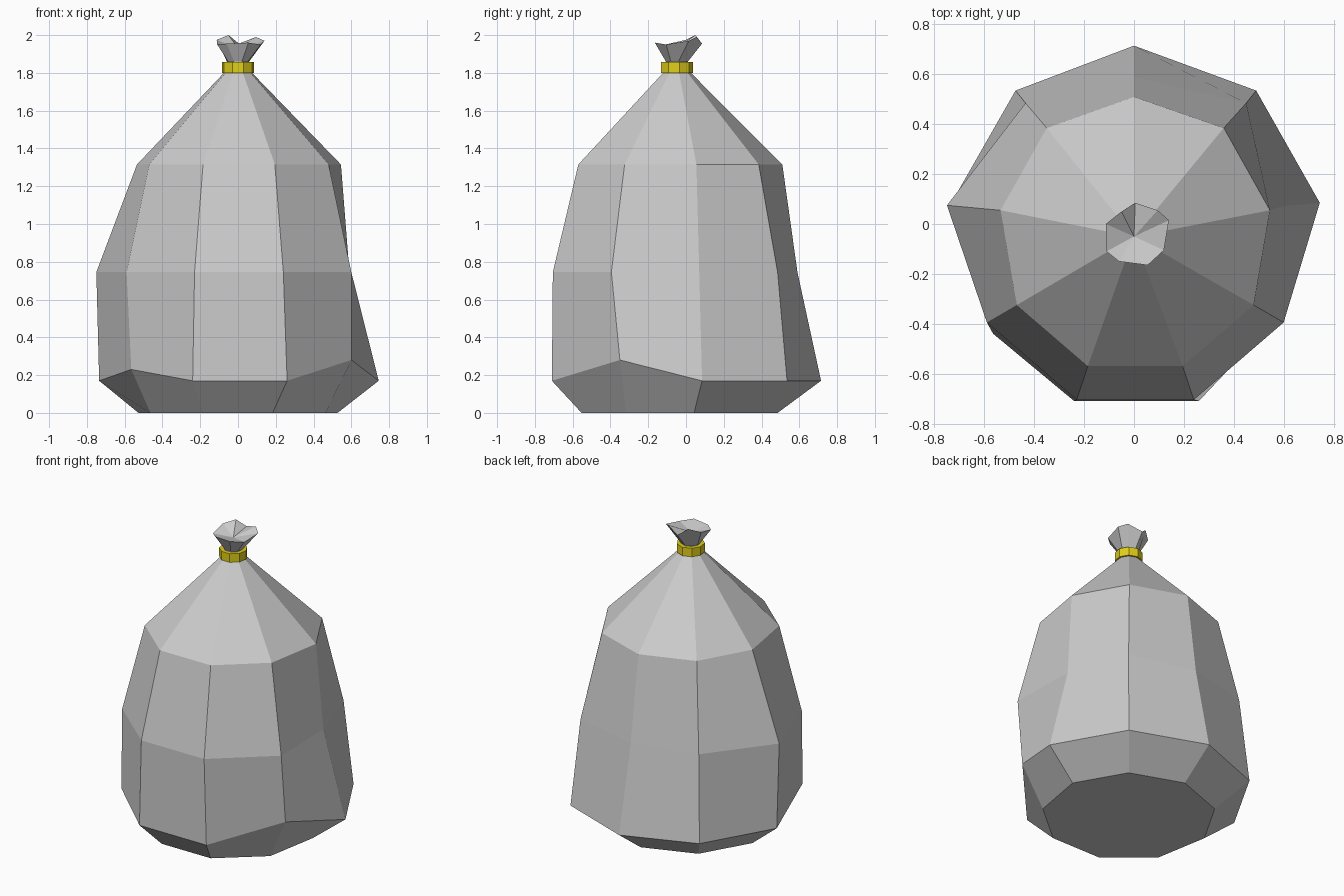
import bpy, bmesh
from math import sin, cos, radians

if "Cube" in bpy.data.objects:
    bpy.data.objects.remove(bpy.data.objects["Cube"])

N = 9
CY = -0.05


def circle(r, z, cy=CY):
    # nine-sided ring starting at the back, going towards +x
    return [(r * sin(radians(40 * i)), cy + r * cos(radians(40 * i)), z) for i in range(N)]


def level(points, z):
    return [(x, y, z) for x, y in points]


def loft(name, rings, tip=None):
    # skin stacked rings, close the bottom, then close the top flat or to a tip
    bm = bmesh.new()
    vs = [[bm.verts.new(p) for p in ring] for ring in rings]
    for a, b in zip(vs, vs[1:]):
        for i in range(N):
            j = (i + 1) % N
            bm.faces.new((a[i], a[j], b[j], b[i]))
    bm.faces.new(vs[0])
    if tip:
        t = bm.verts.new(tip)
        for i in range(N):
            bm.faces.new((vs[-1][i], vs[-1][(i + 1) % N], t))
    else:
        bm.faces.new(vs[-1])
    bmesh.ops.recalc_face_normals(bm, faces=bm.faces)
    me = bpy.data.meshes.new(name)
    bm.to_mesh(me)
    bm.free()
    ob = bpy.data.objects.new(name, me)
    bpy.context.collection.objects.link(ob)
    return ob


# sagging sack body with crumpled open top
base = circle(0.535, 0)
bulge = [(0, .715, .17), (.49, .535, .17), (.745, .085, .17), (.6, -.35, .28), (.26, -.71, .17),
         (-.24, -.71, .17), (-.565, -.44, .23), (-.735, .08, .17), (-.475, .535, .17)]
middle = level([(0, .59), (.45, .485), (.59, .07), (.6, -.395), (.24, -.705),
                (-.23, -.705), (-.59, -.395), (-.75, .075), (-.435, .485)], .745)
shoulder = level([(0, .51), (.36, .385), (.545, .055), (.48, -.325), (.195, -.57),
                  (-.185, -.57), (-.47, -.325), (-.535, .055), (-.35, .385)], 1.315)
mouth = [(.005, .085, 1.955), (.095, .055, 1.99), (.14, .015, 1.97), (.12, -.105, 1.95), (.055, -.165, 1.96),
         (-.06, -.15, 1.955), (-.11, -.11, 1.95), (-.113, 0, 1.975), (-.05, .05, 2.0)]
loft("sack", [base, bulge, middle, shoulder, circle(.066, 1.81), circle(.06, 1.86), mouth],
     tip=(0, CY, 1.93))

# yellow tie around the neck
tie = loft("tie_band", [circle(.087, 1.80), circle(.087, 1.858)])
mat = bpy.data.materials.new("yellow")
mat.diffuse_color = (.75, .62, .01, 1)
mat.use_nodes = True
mat.node_tree.nodes["Principled BSDF"].inputs["Base Color"].default_value = mat.diffuse_color
tie.data.materials.append(mat)
